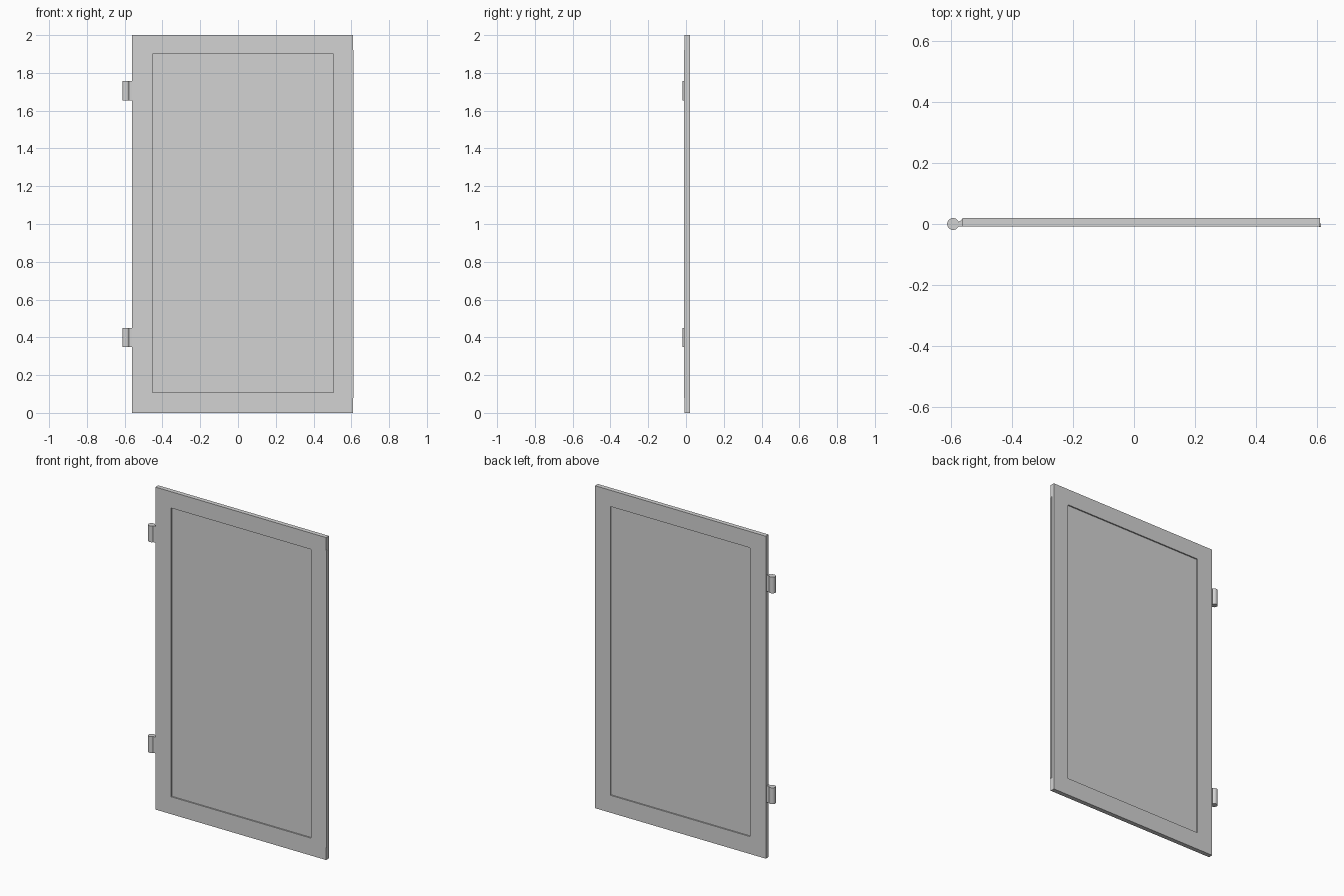
import bpy, bmesh, math

if "Cube" in bpy.data.objects:
    bpy.data.objects.remove(bpy.data.objects["Cube"])

grey = bpy.data.materials.new("light_grey")
grey.diffuse_color = (0.65, 0.65, 0.65, 1)
grey.use_nodes = True
grey.node_tree.nodes["Principled BSDF"].inputs["Base Color"].default_value = grey.diffuse_color

X0, X1, Y0, Y1, H = -0.562, 0.610, -0.008, 0.02, 2.0


def finish(bm, name):
    bmesh.ops.recalc_face_normals(bm, faces=bm.faces)
    mesh = bpy.data.meshes.new(name)
    bm.to_mesh(mesh)
    bm.free()
    mesh.materials.append(grey)
    obj = bpy.data.objects.new(name, mesh)
    bpy.context.collection.objects.link(obj)
    return obj


def extrude_profile(name, points, z0, z1):
    bm = bmesh.new()
    face = bm.faces.new([bm.verts.new((x, y, z0)) for x, y in points])
    top = bmesh.ops.extrude_face_region(bm, geom=[face])["geom"]
    bmesh.ops.translate(bm, vec=(0, 0, z1 - z0),
                        verts=[v for v in top if isinstance(v, bmesh.types.BMVert)])
    return finish(bm, name)


# Door leaf: slab with a sunken panel on both broad sides
bm = bmesh.new()
bmesh.ops.create_cube(bm, size=1)
for v in bm.verts:
    v.co = (X0 if v.co.x < 0 else X1, Y0 if v.co.y < 0 else Y1, 0 if v.co.z < 0 else H)
bm.normal_update()
for face in [f for f in bm.faces if abs(f.normal.y) > 0.9]:
    inward = -math.copysign(0.008, face.normal.y)
    bmesh.ops.inset_region(bm, faces=[face], thickness=0.05)
    for v in face.verts:
        v.co.x = -0.453 if v.co.x < 0 else 0.505
        v.co.z = 0.108 if v.co.z < 1 else 1.899
    bmesh.ops.inset_region(bm, faces=[face], thickness=0.0)
    for v in face.verts:
        v.co.y += inward
finish(bm, "door_leaf")

# Slim lip along the closing edge
extrude_profile("closing_edge_lip",
                [(0.606, -0.0095), (0.6125, -0.0095), (0.6125, 0.002), (0.606, 0.002)],
                0.08, 1.92)

# Hinges: round knuckle with a tapered tab reaching the door edge
CX, R = -0.593, 0.0195
circle = [(CX + R * math.cos(2 * math.pi * i / 24), R * math.sin(2 * math.pi * i / 24))
          for i in range(24)]
tab = [(CX, -0.009), (-0.575, -0.009), (X0, -0.008), (X0 + 0.004, -0.006),
       (X0 + 0.004, 0.016), (X0, 0.016), (-0.577, 0.005), (CX, 0.005)]
for label, z in (("lower", 0.348), ("upper", 1.655)):
    knuckle = extrude_profile(label + "_hinge_knuckle", circle, z, z + 0.101)
    bpy.ops.object.select_all(action='DESELECT')
    knuckle.select_set(True)
    bpy.context.view_layer.objects.active = knuckle
    bpy.ops.object.shade_smooth_by_angle(angle=math.radians(30))
    extrude_profile(label + "_hinge_tab", tab, z, z + 0.101)
